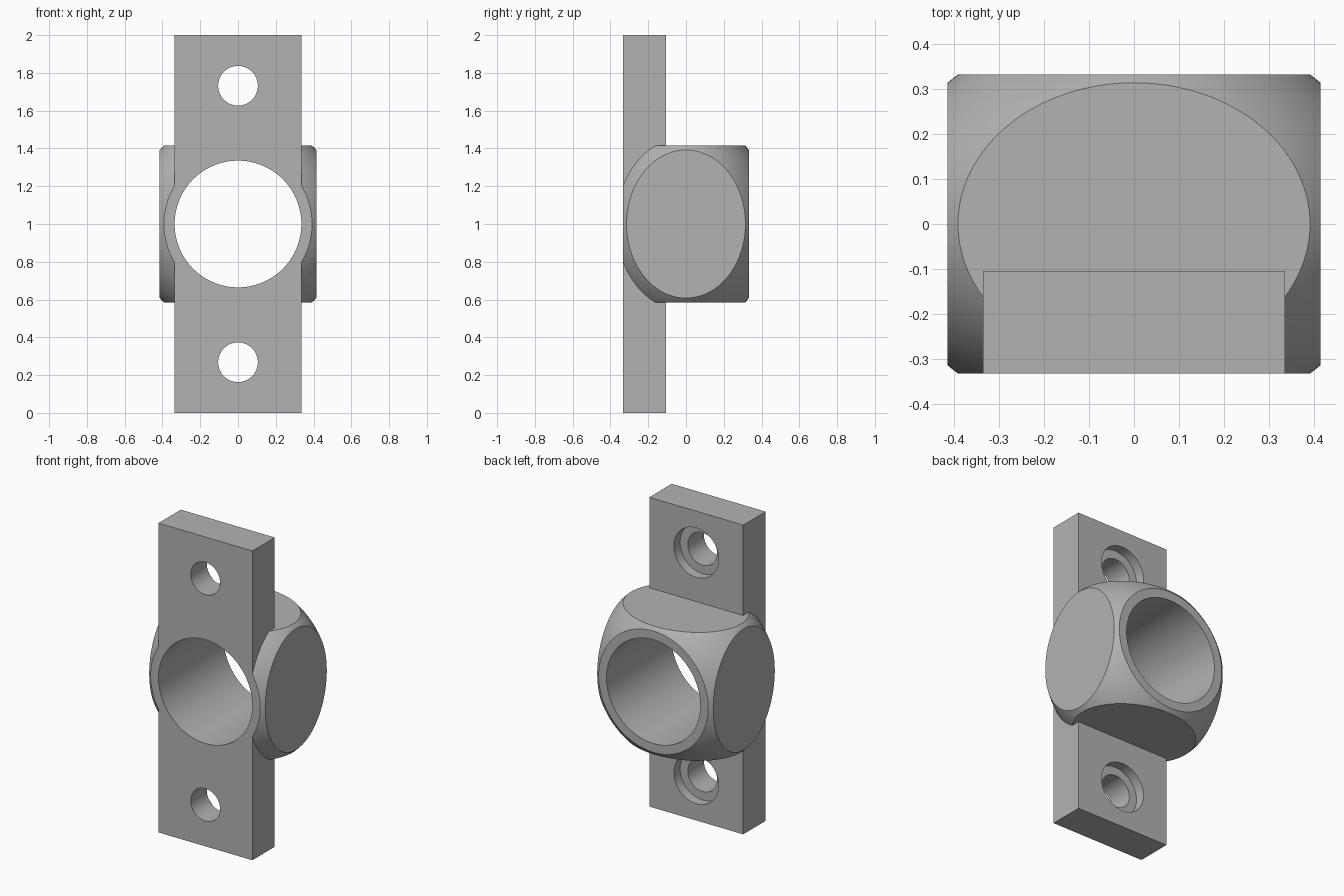
import bpy
from math import radians
from mathutils import Vector

cube = bpy.data.objects.get("Cube")
if cube:
    bpy.data.objects.remove(cube, do_unlink=True)

grey = bpy.data.materials.new("plain grey")
grey.use_nodes = True
grey.diffuse_color = (0.45, 0.45, 0.45, 1)
grey.node_tree.nodes["Principled BSDF"].inputs["Base Color"].default_value = grey.diffuse_color

MID = 1.0                       # height of the bore axis
HALF = Vector((0.415, 0.333, 0.415))  # half size of the hub
BACK = -0.105                   # rear face of the mounting plate


def finish(name):
    obj = bpy.context.object
    obj.name = name
    bpy.ops.object.transform_apply(location=True, rotation=True, scale=True)
    obj.data.materials.append(grey)
    return obj


def box(name, low, high):
    low, high = Vector(low), Vector(high)
    bpy.ops.mesh.primitive_cube_add(size=1, location=(low + high) / 2)
    bpy.context.object.scale = high - low
    return finish(name)


def cylinder_y(name, radius, y0, y1, z):
    bpy.ops.mesh.primitive_cylinder_add(
        vertices=96, radius=radius, depth=y1 - y0,
        location=(0, (y0 + y1) / 2, z), rotation=(radians(90), 0, 0))
    return finish(name)


def combine(target, tool, operation):
    mod = target.modifiers.new(operation.lower(), "BOOLEAN")
    mod.operation, mod.object, mod.solver = operation, tool, "EXACT"
    bpy.context.view_layer.objects.active = target
    bpy.ops.object.modifier_apply(modifier=mod.name)
    bpy.data.objects.remove(tool, do_unlink=True)


# Hub: an ellipsoid trimmed flat on all six sides
bpy.ops.mesh.primitive_uv_sphere_add(segments=128, ring_count=64, radius=1.376,
                                     location=(0, 0, MID))
bpy.context.object.scale = HALF
bracket = finish("hub_bracket")
centre = Vector((0, 0, MID))
combine(bracket, box("hub_trim", centre - HALF, centre + HALF), "INTERSECT")

# Upright mounting plate, flush with the front of the hub
plate = box("mounting_plate", (-0.336, -HALF.y, 0), (0.336, BACK, 2))
combine(bracket, plate, "UNION")

# Large bore through hub and plate
combine(bracket, cylinder_y("bore", 0.3355, -1, 1, MID), "DIFFERENCE")

# Screw holes, counterbored from the rear
for z in (0.268, 1.732):
    combine(bracket, cylinder_y("screw_hole", 0.105, -0.6, 0.1, z), "DIFFERENCE")
    combine(bracket, cylinder_y("counterbore", 0.16, BACK - 0.063, 0.1, z), "DIFFERENCE")

bpy.ops.object.select_all(action="DESELECT")
bracket.select_set(True)
bpy.context.view_layer.objects.active = bracket
bpy.ops.object.shade_smooth_by_angle(angle=radians(25))
